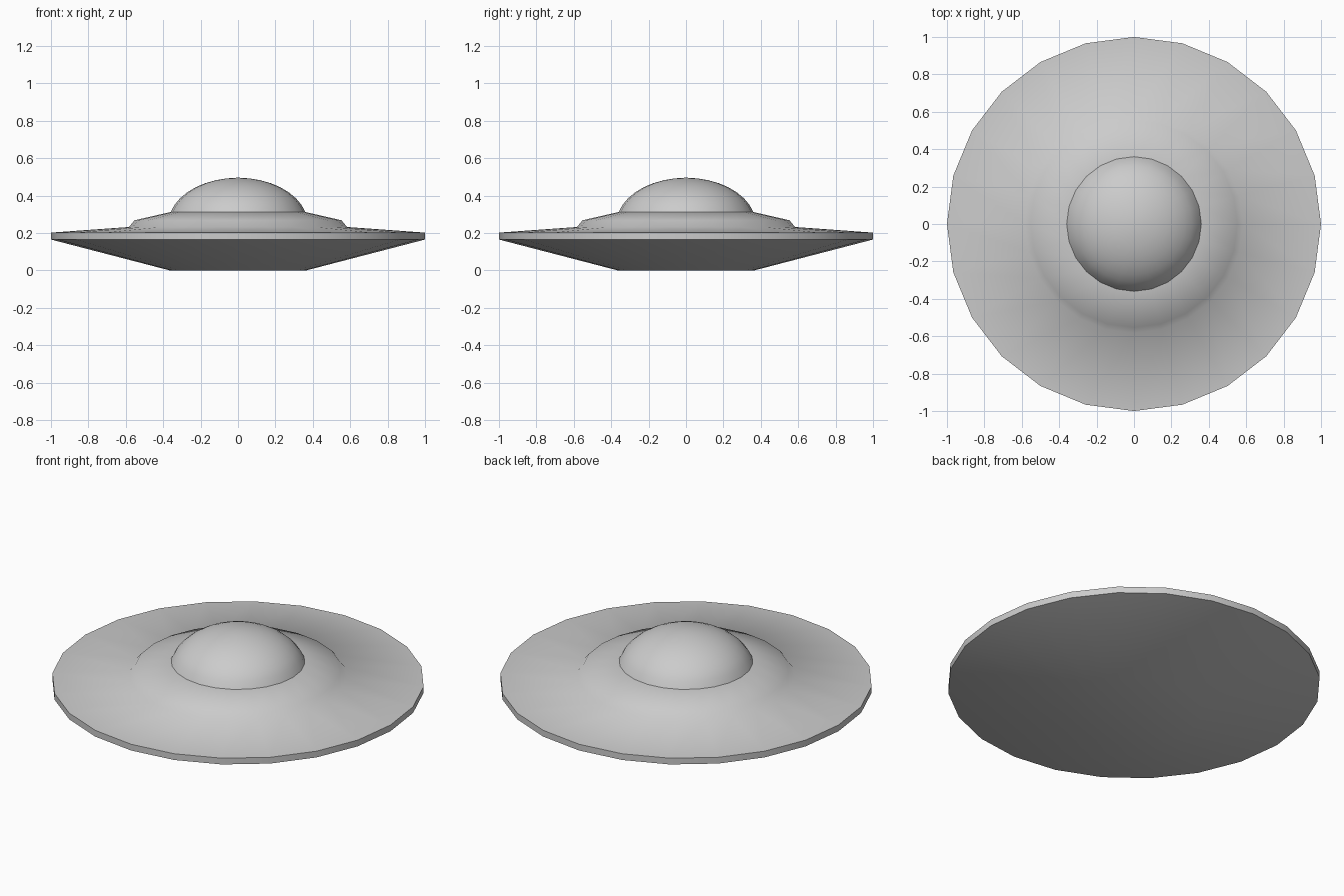
import bpy, bmesh, math

if "Cube" in bpy.data.objects:
    bpy.data.objects.remove(bpy.data.objects["Cube"])

SIDES = 24

def lathe(name, profile, angle):
    """Spin a (radius, z) profile round the z axis; radius 0 makes a pole."""
    bm = bmesh.new()
    verts = [bm.verts.new((r, 0, z)) for r, z in profile]
    edges = [bm.edges.new(pair) for pair in zip(verts, verts[1:])]
    bmesh.ops.spin(bm, geom=verts + edges, cent=(0, 0, 0), axis=(0, 0, 1),
                   angle=2 * math.pi, steps=SIDES, use_merge=True)
    bmesh.ops.remove_doubles(bm, verts=bm.verts, dist=0.0005)
    bmesh.ops.recalc_face_normals(bm, faces=bm.faces)
    mesh = bpy.data.meshes.new(name)
    bm.to_mesh(mesh)
    bm.free()
    obj = bpy.data.objects.new(name, mesh)
    bpy.context.collection.objects.link(obj)
    bpy.ops.object.select_all(action='DESELECT')
    obj.select_set(True)
    bpy.context.view_layer.objects.active = obj
    bpy.ops.object.shade_smooth_by_angle(angle=math.radians(angle))
    return obj

# Saucer hull: flat base, sloping underside, thin rim, raised collar
lathe("hull", [(0, 0), (0.365, 0), (1, 0.165), (1, 0.202), (0.583, 0.232),
               (0.553, 0.268), (0.36, 0.312), (0, 0.312)], 60)

# Cockpit dome: the upper part of a squashed sphere
start = math.asin(0.062 / 0.245)
dome = []
for i in range(9):
    a = start + (math.pi / 2 - start) * i / 8
    dome.append((0.372 * math.cos(a), 0.25 + 0.245 * math.sin(a)))
dome[-1] = (0, 0.496)
lathe("dome", dome, 60)
